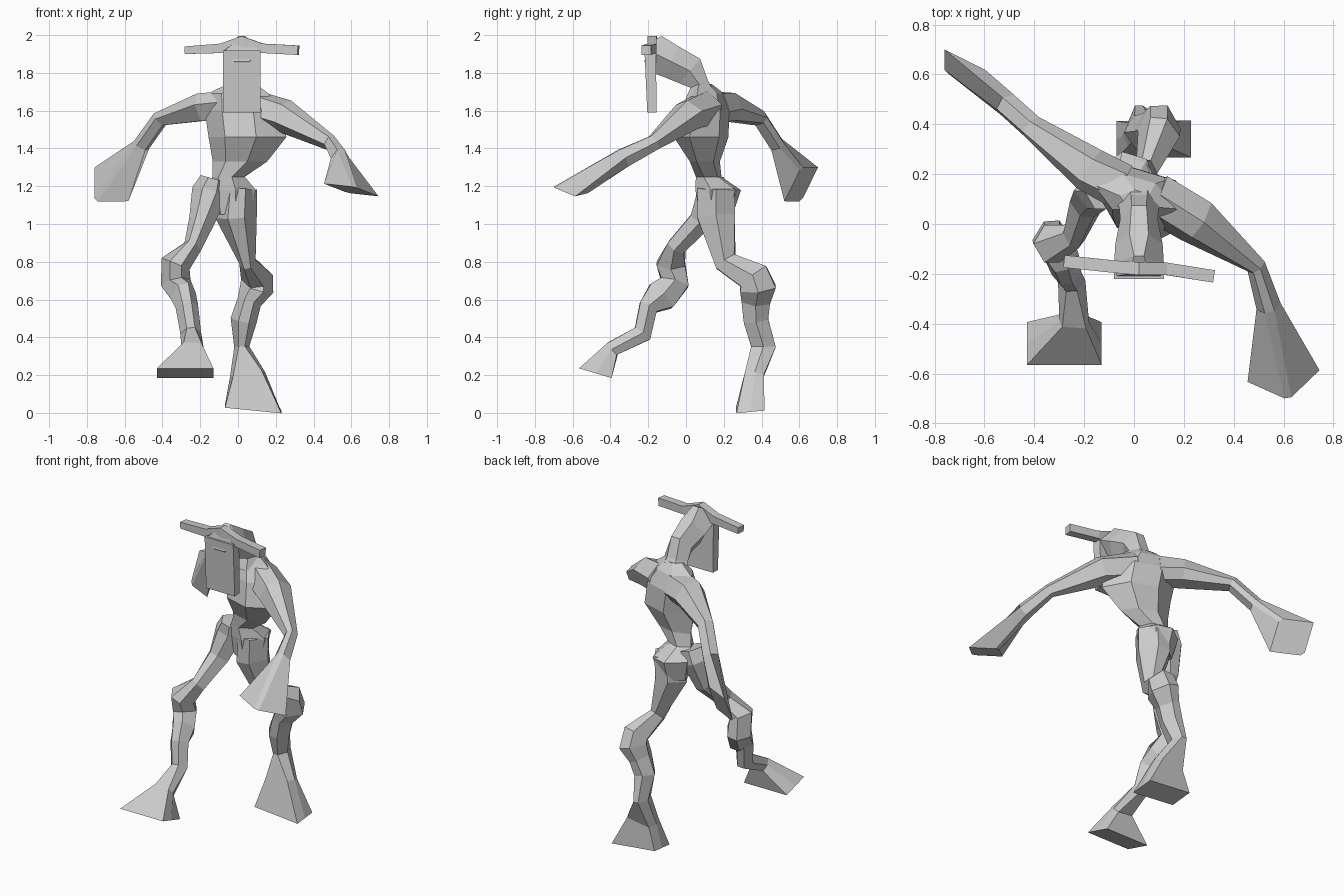
import bpy
import bmesh
from mathutils import Vector

# Remove the default cube only
default_cube = bpy.data.objects.get("Cube")
if default_cube:
    bpy.data.objects.remove(default_cube, do_unlink=True)

# One plain clay colour
clay = bpy.data.materials.new("clay_grey")
clay.use_nodes = True
colour = (.6, .6, .6, 1)
clay.diffuse_color = colour
clay.node_tree.nodes["Principled BSDF"].inputs["Base Color"].default_value = colour


def section(at, wide, deep, corner=.4, facing=None):
    """Six-sided cross-section: corner 0 is a diamond, corner 1 is a box."""
    return {"at": Vector(at), "wide": wide, "deep": deep,
            "corner": corner, "facing": facing}


def path_direction(sections, index):
    """Average the directions of the path before and after one section."""
    total = Vector()
    for start, end in ((index - 1, index), (index, index + 1)):
        if start >= 0 and end < len(sections):
            total += (sections[end]["at"] - sections[start]["at"]).normalized()
    return total.normalized()


def outline(part, direction, across):
    """Place the points of a section square to its direction."""
    side = (across - direction * across.dot(direction)).normalized()
    up = direction.cross(side) * part["deep"] / 2
    side *= part["wide"] / 2
    inset = side * part["corner"]
    half = [side, up + inset, up - inset]
    return [part["at"] + point for point in half] + [part["at"] - point for point in half]


def loft(name, sections, across=(1, 0, 0), facing=None):
    """Skin a row of sections into one closed, flat-shaded object."""
    bm = bmesh.new()
    loops = []
    for index, part in enumerate(sections):
        chosen = part["facing"] or facing
        direction = Vector(chosen).normalized() if chosen else path_direction(sections, index)
        points = outline(part, direction, Vector(across))
        loops.append([bm.verts.new(point) for point in points])
    for lower, upper in zip(loops, loops[1:]):
        for i in range(len(lower)):
            bm.faces.new((lower[i - 1], lower[i], upper[i], upper[i - 1]))
    bm.faces.new(loops[0])
    bm.faces.new(loops[-1])
    bmesh.ops.recalc_face_normals(bm, faces=bm.faces)
    mesh = bpy.data.meshes.new(name)
    bm.to_mesh(mesh)
    bm.free()
    mesh.materials.append(clay)
    bpy.context.collection.objects.link(bpy.data.objects.new(name, mesh))


# Torso: pelvis, pinched waist and a broad chest turned to its right
loft("torso", [
    section(at=(-.03, .16, 1.05), wide=.2, deep=.16),
    section(at=(-.03, .17, 1.18), wide=.26, deep=.22),
    section(at=(-.05, .12, 1.25), wide=.18, deep=.12),
    section(at=(.01, .1, 1.33), wide=.3, deep=.13),
    section(at=(.05, .08, 1.46), wide=.43, deep=.25),
    section(at=(.03, .1, 1.6), wide=.43, deep=.22),
    section(at=(0, .11, 1.69), wide=.34, deep=.15),
    section(at=(.02, .09, 1.74), wide=.16, deep=.08),
], across=(1, -.3, 0), facing=(0, 0, 1))

# Head: short neck leaning forward into a wedge with a ridged crown
loft("head", [
    section(at=(.02, .08, 1.67), wide=.2, deep=.17),
    section(at=(.02, .07, 1.74), wide=.16, deep=.1),
    section(at=(.02, .02, 1.81), wide=.15, deep=.17),
    section(at=(.02, -.08, 1.86), wide=.19, deep=.18),
    section(at=(.02, -.16, 1.9), wide=.2, deep=.2, corner=.2),
    section(at=(.02, -.21, 1.91), wide=.2, deep=.1),
])

# Long flat face hanging below the brow
loft("face_plate", [
    section(at=(.02, -.19, 1.92), wide=.2, deep=.06, corner=1),
    section(at=(.02, -.18, 1.59), wide=.2, deep=.05, corner=1),
])

# Brow bar with a stub on each side
loft("brow_bar", [
    section(at=(-.28, -.15, 1.92), wide=.04, deep=.05, corner=1),
    section(at=(-.09, -.17, 1.93), wide=.05, deep=.05, corner=1),
    section(at=(.02, -.18, 1.95), wide=.09, deep=.05, corner=1),
    section(at=(.13, -.18, 1.93), wide=.05, deep=.05, corner=1),
    section(at=(.32, -.21, 1.92), wide=.05, deep=.05, corner=1),
], across=(0, 0, 1))

# Left arm reaches forward, with a flared hand
loft("left_arm", [
    section(at=(.08, .11, 1.61), wide=.2, deep=.18),
    section(at=(.25, .01, 1.57), wide=.2, deep=.16),
    section(at=(.49, -.17, 1.43), wide=.08, deep=.08),
    section(at=(.54, -.33, 1.35), wide=.1, deep=.1),
    section(at=(.6, -.61, 1.18), wide=.3, deep=.18, corner=.1, facing=(-.2, -.2, -1)),
], across=(1, .2, 0))

# Right arm swings back, with a flared hand
loft("right_arm", [
    section(at=(-.05, .15, 1.62), wide=.18, deep=.18),
    section(at=(-.18, .22, 1.62), wide=.17, deep=.17),
    section(at=(-.41, .39, 1.56), wide=.09, deep=.09),
    section(at=(-.51, .48, 1.42), wide=.09, deep=.09),
    section(at=(-.67, .61, 1.21), wide=.31, deep=.23, corner=.1, facing=(.4, .8, -.4)),
], across=(-.5, .7, .5))

# Left leg trails behind and stands on a flared foot
loft("left_leg", [
    section(at=(0, .16, 1.19), wide=.2, deep=.2),
    section(at=(-.01, .16, 1.04), wide=.22, deep=.2),
    section(at=(.05, .21, .8), wide=.09, deep=.12),
    section(at=(.1, .36, .72), wide=.17, deep=.17),
    section(at=(.1, .38, .66), wide=.18, deep=.19),
    section(at=(.06, .37, .59), wide=.13, deep=.15),
    section(at=(.03, .37, .49), wide=.14, deep=.13),
    section(at=(.02, .41, .35), wide=.08, deep=.13),
    section(at=(.05, .36, .2), wide=.19, deep=.1, corner=.8),
    section(at=(.08, .34, .02), wide=.3, deep=.15, corner=1, facing=(-.1, .1, -1)),
])

# Right leg steps forward with the foot raised
loft("right_leg", [
    section(at=(-.13, .13, 1.24), wide=.14, deep=.14),
    section(at=(-.15, .13, 1.17), wide=.19, deep=.14),
    section(at=(-.19, .08, 1.02), wide=.14, deep=.12),
    section(at=(-.24, -.05, .88), wide=.1, deep=.1),
    section(at=(-.33, -.08, .79), wide=.16, deep=.15),
    section(at=(-.33, -.06, .69), wide=.16, deep=.15),
    section(at=(-.29, -.13, .62), wide=.14, deep=.17),
    section(at=(-.27, -.2, .56), wide=.12, deep=.1),
    section(at=(-.25, -.23, .42), wide=.11, deep=.1),
    section(at=(-.24, -.39, .34), wide=.12, deep=.08, corner=.8),
    section(at=(-.28, -.48, .21), wide=.3, deep=.18, corner=1, facing=(0, -.3, -1)),
])
